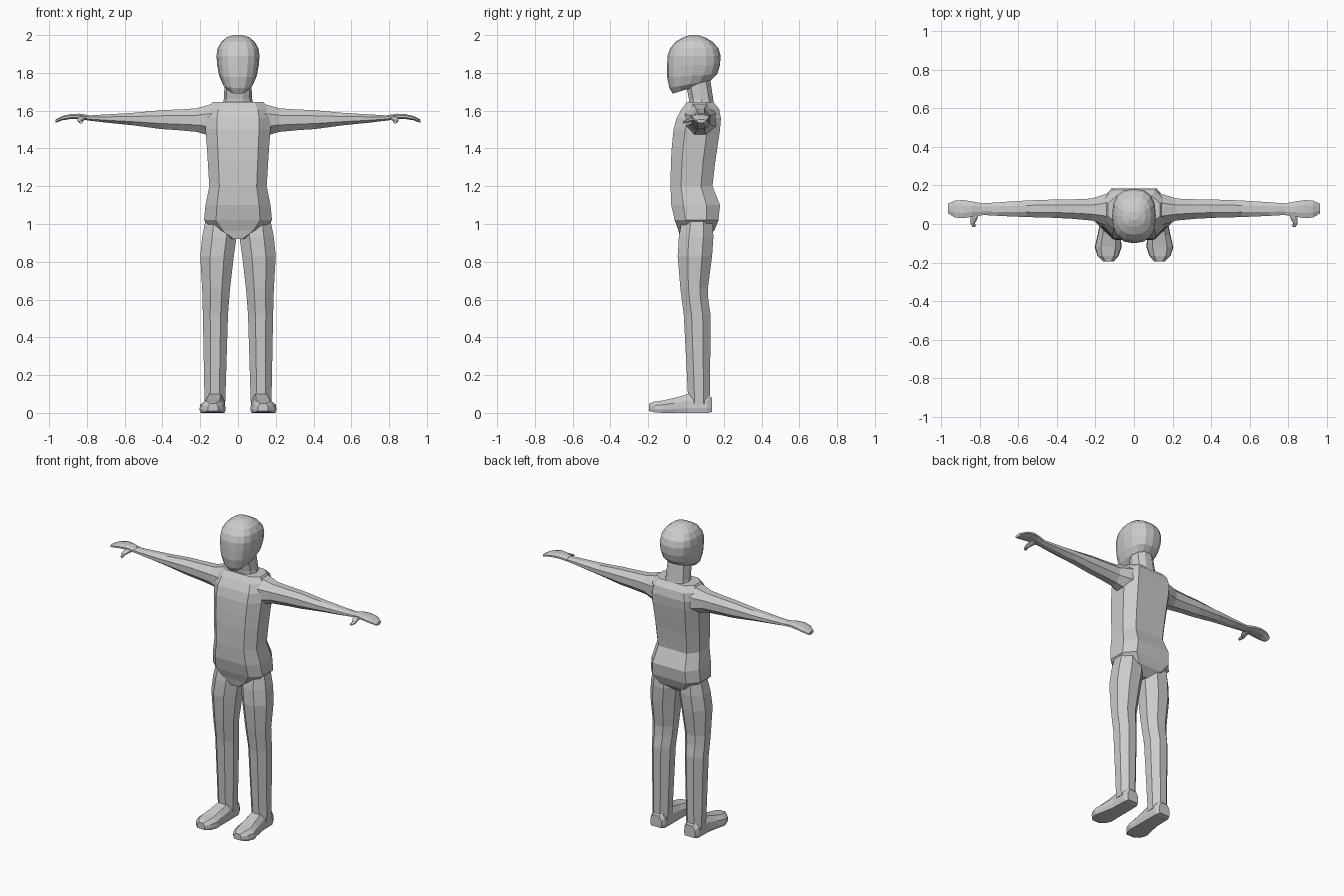
import bpy, bmesh, math

grey = bpy.data.materials.new("plain grey")
grey.diffuse_color = (0.6, 0.6, 0.6, 1)

# Unit cross-sections
BODY = [(-.65, -1), (0, -1), (.65, -1), (1, -.5), (1, .45), (.68, 1), (0, 1), (-.68, 1), (-1, .45), (-1, -.5)]
LIMB = [(math.cos(math.radians(22.5 + 45 * i)) / .924, math.sin(math.radians(22.5 + 45 * i)) / .924)
        for i in range(8)]
SOLE = [(-.9, -1), (.9, -1), (1, -.5), (.95, .3), (.55, 1), (-.55, 1), (-.95, .3), (-1, -.5)]


def soft(n, p):
    """Rounded-square cross-section with n sides."""
    pts = []
    for i in range(n):
        c, s = math.cos(2 * math.pi * i / n), math.sin(2 * math.pi * i / n)
        pts.append((math.copysign(abs(c) ** p, c), math.copysign(abs(s) ** p, s)))
    return pts


def loft(name, shape, axis, rings, side=1):
    """Skin rings (position, a0, a1, b0, b1, tilt) along an axis; tilt shifts position along b."""
    bm = bmesh.new()
    loops = []
    for pos, a0, a1, b0, b1, *tilt in rings:
        loop = []
        for u, v in shape:
            a = (a0 + a1) / 2 + u * (a1 - a0) / 2
            b = (b0 + b1) / 2 + v * (b1 - b0) / 2
            p = pos + (tilt[0] * v if tilt else 0)
            x, y, z = {"x": (p, a, b), "y": (a, p, b), "z": (a, b, p)}[axis]
            loop.append(bm.verts.new((x * side, y, z)))
        loops.append(loop)
    n = len(shape)
    for lo, hi in zip(loops, loops[1:]):
        for i in range(n):
            j = (i + 1) % n
            bm.faces.new((lo[i], lo[j], hi[j], hi[i]))
    bm.faces.new(loops[0])
    bm.faces.new(loops[-1])
    bmesh.ops.recalc_face_normals(bm, faces=bm.faces)
    me = bpy.data.meshes.new(name)
    bm.to_mesh(me)
    bm.free()
    me.materials.append(grey)
    ob = bpy.data.objects.new(name, me)
    bpy.context.collection.objects.link(ob)
    return ob


def sym(rows):
    """Rows (z, half width, front, back, tilt) to centred rings."""
    return [(z, -w, w, f, b, t) for z, w, f, b, t in rows]


# Head, with the jaw tilted down toward the chin
loft("head", soft(16, .8), "z", sym([
    (1.715, .05, -.07, .09, .025), (1.74, .08, -.088, .13, .02), (1.785, .1, -.1, .165, .008),
    (1.84, .11, -.1, .18, 0), (1.89, .114, -.098, .183, 0), (1.93, .108, -.084, .172, 0),
    (1.965, .088, -.055, .14, 0), (1.988, .06, -.015, .1, 0), (2.0, .025, .02, .065, 0)]))

# Neck
loft("neck", soft(10, .9), "z", sym([
    (1.62, .085, .015, .155, -.005), (1.66, .075, .012, .148, -.005), (1.76, .07, -.005, .13, .012)]))

# Torso down to the crotch
loft("torso", BODY, "z", sym([
    (.92, .035, -.03, .10, 0), (.965, .125, -.04, .15, 0), (1.02, .18, -.06, .172, 0),
    (1.10, .172, -.078, .18, 0), (1.20, .152, -.082, .14, 0), (1.33, .16, -.08, .155, 0),
    (1.41, .165, -.075, .167, 0), (1.50, .172, -.066, .18, 0), (1.56, .172, -.05, .185, 0),
    (1.61, .16, -.022, .175, 0), (1.645, .135, .005, .145, 0)]))

for side, word in ((1, "left"), (-1, "right")):
    # Arm from shoulder to wrist
    loft(word + "_arm", LIMB, "x", [
        (.11, -.015, .165, 1.46, 1.643), (.165, 0, .15, 1.472, 1.628), (.22, .018, .132, 1.488, 1.612),
        (.32, .027, .128, 1.497, 1.606), (.41, .032, .127, 1.503, 1.602), (.56, .036, .122, 1.523, 1.588),
        (.70, .042, .113, 1.537, 1.58), (.80, .048, .106, 1.549, 1.574)], side)
    # Hand, curling down at the fingertips
    loft(word + "_hand", LIMB, "x", [
        (.79, .045, .108, 1.548, 1.576), (.84, .038, .117, 1.555, 1.584), (.885, .03, .124, 1.556, 1.582),
        (.93, .034, .122, 1.549, 1.572), (.965, .055, .105, 1.536, 1.554)], side)
    # Thumb
    loft(word + "_thumb", LIMB, "y", [
        (.07, .80, .85, 1.55, 1.575), (.03, .812, .848, 1.543, 1.567),
        (.005, .825, .85, 1.537, 1.556), (-.016, .822, .84, 1.533, 1.545)], side)
    # Leg from hip to ankle
    loft(word + "_leg", LIMB, "z", [
        (.05, .068, .176, .012, .127), (.10, .066, .178, .01, .127), (.52, .053, .186, -.012, .13),
        (.60, .047, .188, -.022, .118), (.66, .042, .19, -.03, .116), (.83, .022, .2, -.044, .138),
        (.93, .008, .19, -.038, .145), (1.03, .02, .17, -.02, .14)], side)
    # Foot from heel to toe
    loft(word + "_foot", SOLE, "y", [
        (.137, .082, .162, .005, .08), (.115, .07, .173, 0, .1), (.01, .068, .176, 0, .1),
        (-.06, .068, .19, 0, .08), (-.12, .065, .204, 0, .066),
        (-.165, .08, .19, .003, .06), (-.195, .105, .16, .01, .05)], side)
